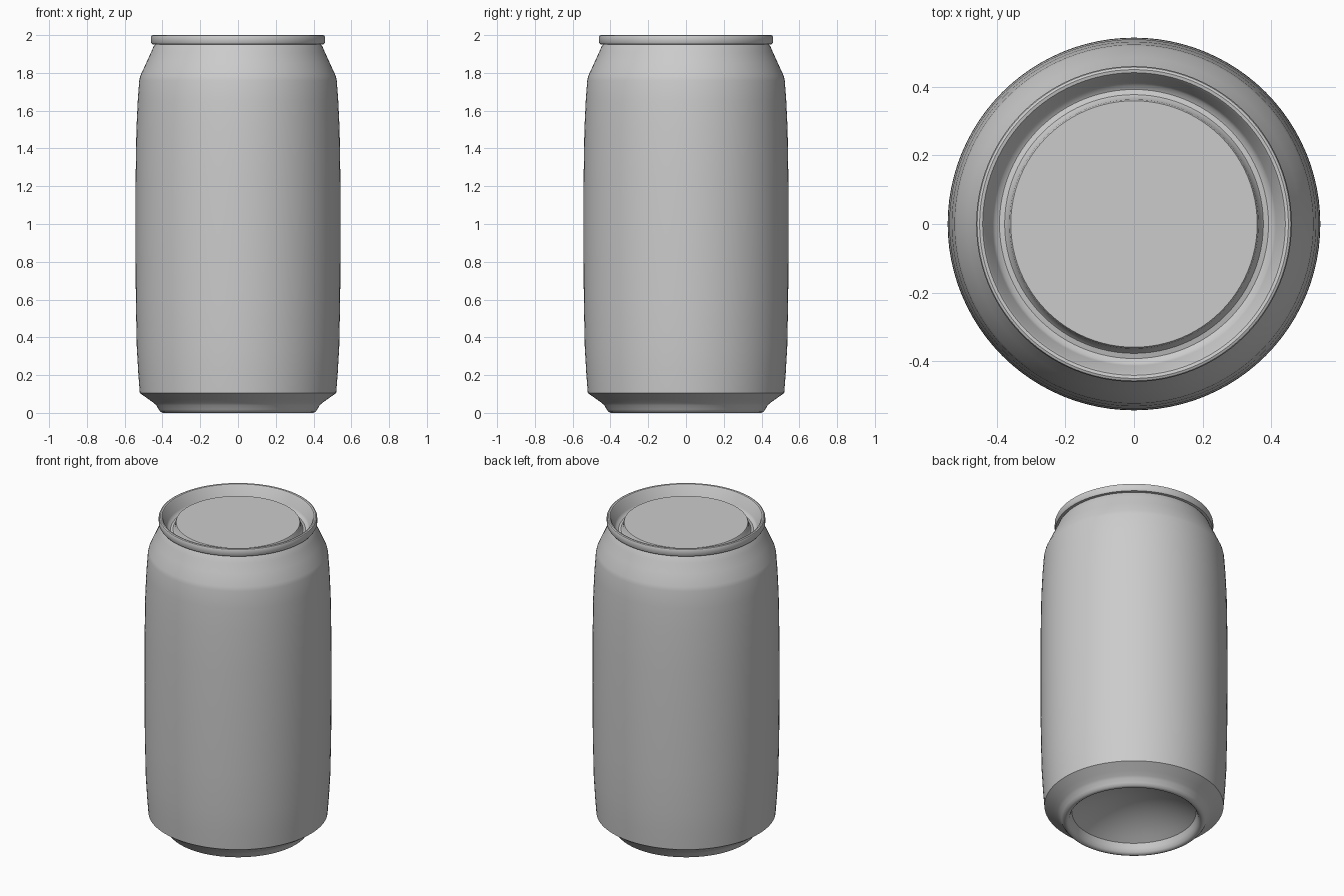
import bpy
import math

SEGMENTS = 96

cube = bpy.data.objects.get("Cube")
if cube:
    bpy.data.objects.remove(cube, do_unlink=True)

metal = bpy.data.materials.new("plain grey metal")
metal.use_nodes = True
grey = (0.6, 0.6, 0.6, 1)
metal.diffuse_color = grey
metal.node_tree.nodes["Principled BSDF"].inputs["Base Color"].default_value = grey


def lathe(name, profile):
    """Turn (radius, height) points about z; a zero radius closes to a fan."""
    verts, faces, rings = [], [], []
    for r, z in profile:
        count = SEGMENTS if r > 0 else 1
        start = len(verts)
        for j in range(count):
            a = 2 * math.pi * j / SEGMENTS
            verts.append((r * math.cos(a), r * math.sin(a), z))
        rings.append([start + j % count for j in range(SEGMENTS)])
    for low, high in zip(rings, rings[1:]):
        for j in range(SEGMENTS):
            k = (j + 1) % SEGMENTS
            loop = [low[j], low[k], high[k], high[j]]
            faces.append(list(dict.fromkeys(loop)))
    mesh = bpy.data.meshes.new(name)
    mesh.from_pydata(verts, [], faces)
    mesh.materials.append(metal)
    obj = bpy.data.objects.new(name, mesh)
    bpy.context.collection.objects.link(obj)
    bpy.ops.object.select_all(action="DESELECT")
    obj.select_set(True)
    bpy.context.view_layer.objects.active = obj
    bpy.ops.object.shade_smooth_by_angle(angle=math.radians(35))
    return obj


# Base: hollow dome, rounded foot ring and flared chamfer
dome = [(0.36 * i / 10, 0.06 + 0.12 * (1 - (i / 10) ** 2)) for i in range(11)]
foot = [(0.368, 0.03), (0.377, 0.01), (0.388, 0.001), (0.398, 0.0),
        (0.41, 0.005), (0.42, 0.018), (0.432, 0.04), (0.445, 0.052),
        (0.47, 0.07), (0.52, 0.105)]
lathe("base", dome + foot)

# Body: slightly barrelled wall, shoulder and neck
lathe("body", [(0.52, 0.105), (0.528, 0.21), (0.536, 0.35), (0.541, 0.6),
               (0.543, 0.95), (0.542, 1.25), (0.538, 1.5), (0.531, 1.65),
               (0.523, 1.76), (0.517, 1.785), (0.485, 1.855), (0.46, 1.91),
               (0.447, 1.94), (0.44, 1.95)])

# Lid: rolled rim, sunken groove and raised centre panel
lathe("lid", [(0.44, 1.95), (0.455, 1.952), (0.46, 1.96), (0.46, 1.99),
              (0.457, 1.997), (0.45, 2.0), (0.441, 1.998), (0.435, 1.99),
              (0.413, 1.93), (0.406, 1.918), (0.392, 1.911), (0.377, 1.915),
              (0.367, 1.927), (0.363, 1.953), (0.359, 1.96), (0, 1.96)])
